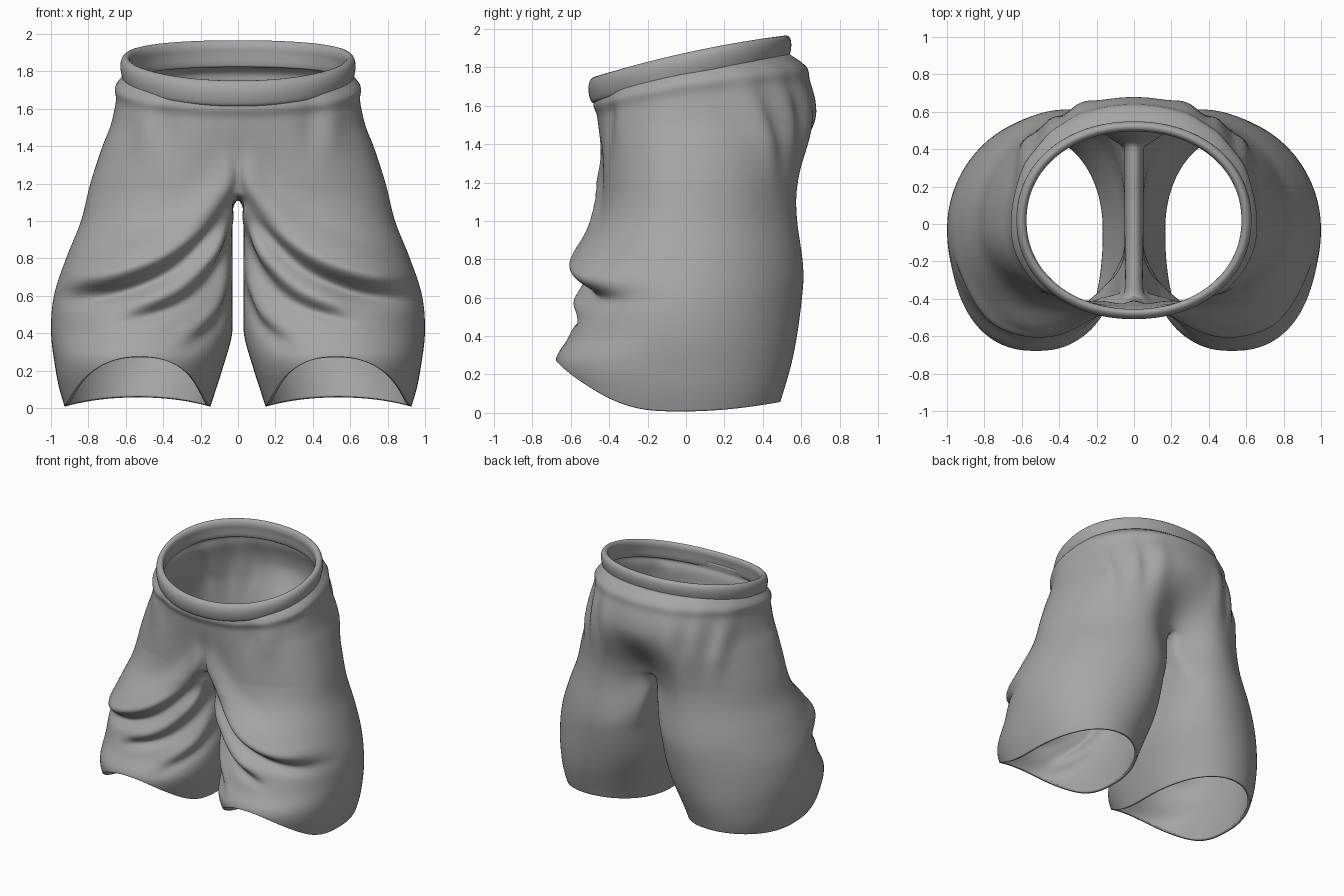
import bpy, math

if "Cube" in bpy.data.objects:
    bpy.data.objects.remove(bpy.data.objects["Cube"])

NO, NI, NT, NL = 90, 34, 44, 80      # outer columns, inner columns, torso rows, leg rows
ZC = 1.14                            # crotch height

cloth = bpy.data.materials.new("grey cloth")
cloth.diffuse_color = (0.38, 0.38, 0.38, 1)
cloth.use_nodes = True
cloth.node_tree.nodes["Principled BSDF"].inputs["Base Color"].default_value = cloth.diffuse_color


def table(pts, t):
    """Smooth curve through the points (cubic, finite-difference tangents)."""
    if t <= pts[0][0]:
        return pts[0][1]
    if t >= pts[-1][0]:
        return pts[-1][1]
    i = max(k for k in range(len(pts) - 1) if pts[k][0] <= t)

    def tangent(k):
        p, q = pts[max(k - 1, 0)], pts[min(k + 1, len(pts) - 1)]
        return (q[1] - p[1]) / (q[0] - p[0])
    (a, u), (b, v) = pts[i], pts[i + 1]
    h = b - a
    s = (t - a) / h
    return ((2 * s ** 3 - 3 * s * s + 1) * u + (s ** 3 - 2 * s * s + s) * h * tangent(i)
            + (3 * s * s - 2 * s ** 3) * v + (s ** 3 - s * s) * h * tangent(i + 1))


def step(a, b, t):
    t = max(0, min(1, (t - a) / (b - a)))
    return t * t * (3 - 2 * t)


def spow(v, e):
    return math.copysign(abs(v) ** e, v)


def gauss(d, w):
    return math.exp(-(d / w) ** 2)


# silhouettes read as (height, coordinate)
SIDE = [(0, .925), (.1, .955), (.2, .975), (.4, 1.0), (.6, .985), (.8, .92), (1, .84),
        (1.2, .79), (1.4, .725), (1.5, .685), (1.6, .66), (1.75, .635), (1.9, .61)]
INNER = [(0, .15), (.2, .085), (.4, .03), (.6, .02), (.9, .03), (1.1, .04)]
FRONT = [(0, -.58), (.1, -.62), (.27, -.68), (.4, -.61), (.6, -.54), (.8, -.54), (1.0, -.475),
         (1.2, -.46), (1.6, -.465), (1.9, -.48)]
BACK = [(0, .47), (.05, .49), (.3, .56), (.6, .605), (1, .635), (1.2, .65), (1.5, .68),
        (1.65, .67), (1.8, .615), (1.9, .57)]
# slanting front folds: path (x, z), strength, ridge width
FOLDS = [([(.03, 1.12), (.15, .94), (.35, .76), (.6, .645), (.85, .6), (1, .61)], .075, .085),
         ([(.03, .95), (.12, .76), (.3, .58), (.6, .47)], .055, .06),
         ([(.03, .66), (.12, .47), (.32, .31)], .045, .05),
         ([(.03, 1.2), (.2, 1.02), (.5, .82), (.75, .75)], .015, .06)]
# upright creases: x, z, width, height, strength, side (1 back, -1 front)
CREASES = [(.29, 1.52, .08, .22, .03, 1), (.45, 1.52, .045, .2, .035, 1), (.58, 1.5, .035, .2, .04, 1),
           (.37, 1.5, .03, .15, -.015, 1), (.5, 1.52, .06, .14, .02, -1), (.38, 1.5, .05, .16, -.015, -1)]


def wrinkle(p):
    x, y, z = p
    amt = 0
    for path, amp, w in FOLDS:
        f = table(path, x)
        slope = (table(path, x + .02) - table(path, x - .02)) / .04
        d = (z - f) / math.sqrt(1 + slope * slope)
        end = path[-1][0]
        fade = step(end + .08, end - .2, x) if end < .9 else 1 - .85 * step(.68, .95, x)
        fade *= step(-.05, -.36, y)
        amt += amp * fade * (gauss(d - w, w * .9) - .9 * gauss(d + .01, w * .5))
    for cx, cz, w, h, amp, s in CREASES:
        if y * s > .2:
            amt += amp * gauss(x - cx, w) * gauss(z - cz, h)
    amt *= step(0, .1, x)
    dx, dy = x - .4, y
    n = math.hypot(dx, dy) + 1e-6
    # hollow along the centre line, front and back, deepest at the crotch
    deep = step(1.58, 1.1, z) * step(.7, 1.1, z)
    push = deep * (.07 * gauss(x, .2) * step(.15, .35, -y) - .2 * gauss(x, .22) * step(.05, .5, y))
    return (x + amt * dx / n if x > 0 else 0, y + amt * dy / n + push, z)


def waist_z(y):
    return 1.765 + .2 * y - .06 * y * y


def torso(t, v):
    """t runs front centre, side, back centre; v runs waist to crotch."""
    a = math.pi * (t - .5)
    c, s = max(0, math.cos(a)), math.sin(a)
    if t in (0, 1):
        c = 0
    z = waist_z(.53 * s) * (1 - v) + ZC * v
    e = 2 / (2.1 + (.15 * v if s < 0 else 0))
    lip = .02 * gauss(v - .08, .06)          # soft roll under the waistband
    x = (table(SIDE, z) + lip) * c ** e
    y = (table(FRONT, z) - lip if s < 0 else table(BACK, z) + lip) * abs(s) ** e
    w = step(.055, 0, v)                     # tuck the top edge into the band
    z += .03 * w
    return (x + (.6 * c ** .95 - x) * w, y + (.02 + .5 * spow(s, .95) - y) * w, z)


def leg(j, v):
    """j runs round the whole leg, v runs crotch to hem."""
    if j <= NO:
        a = math.radians(-130 + 260 * j / NO)
        top = torso(j / NO, 1)
    else:
        k = (j - NO) / NI
        a = math.radians(130 + 100 * k)
        yb, yf = torso(1, 1)[1], torso(0, 1)[1]
        top = (0, yb + (yf - yb) * k, ZC - .02 * math.sin(math.pi * k))
    c, s = math.cos(a), math.sin(a)
    hem = .27 * max(0, -s) ** 2.5 + .05 * max(0, s) ** 2
    z = top[2] * (1 - v) + hem * v
    xo, xi = table(SIDE, z), table(INNER, z)
    outline = FRONT if s < 0 else BACK
    y = table(outline, z)
    n = 2 / (2.05 + (.4 * step(.45, .15, z) if s < 0 else 0))
    x = (xo + xi) / 2 + (xo - xi) / 2 * spow(c, n)
    if s > 0:                                  # the back of the leg leans inward
        x -= .12 * s * s * step(.05, .7, z)
    y = -.03 + (y + .03 if s > 0 else -.03 - y) * spow(s, n)
    # blend from the torso section, resized to the outline at this height
    w = step(-.05, .45, v) if v > 0 else 0
    side = FRONT if top[1] < 0 else BACK
    tx, ty = top[0] * xo / table(SIDE, ZC), top[1] * table(side, z) / table(side, ZC)
    x, y = tx + (x - tx) * w, ty + (y - ty) * w
    return (max(x, .03 * math.sqrt(min(1, v / .06)) * step(0, .02, v)), y, z)


def make(name, verts, faces):
    me = bpy.data.meshes.new(name)
    me.from_pydata(verts, [], faces)
    me.materials.append(cloth)
    ob = bpy.data.objects.new(name, me)
    bpy.context.collection.objects.link(ob)
    for p in me.polygons:
        p.use_smooth = True
    return ob


# shorts: half torso sheet, then a closed leg tube whose inner columns start at the crotch seam
verts, faces = [], []
for i in range(NT):
    verts += [wrinkle(torso(j / NO, i / NT)) for j in range(NO + 1)]
W, R = NO + 1, NO + NI
base = len(verts)
for i in range(NL + 1):
    verts += [wrinkle(leg(j, i / NL)) for j in range(R)]
for i in range(NT):
    low = (i + 1) * W if i + 1 < NT else base
    for j in range(NO):
        faces.append((i * W + j, low + j, low + j + 1, i * W + j + 1))
for i in range(NL):
    a, b = base + i * R, base + (i + 1) * R
    for j in range(R):
        k = (j + 1) % R
        faces.append((a + j, b + j, b + k, a + k))
shorts = make("shorts", verts, faces)
mir = shorts.modifiers.new("mirror", 'MIRROR')
mir.merge_threshold = .0008
sm = shorts.modifiers.new("soften", 'SMOOTH')
sm.factor, sm.iterations = .5, 8
so = shorts.modifiers.new("thickness", 'SOLIDIFY')
so.thickness, so.offset = .02, -1

# waistband: rounded profile swept round the tilted waist
PROFILE = [(-.02, -.14), (.0, -.13), (.008, -.1), (.016, -.06), (.012, -.02), (-.005, 0), (-.025, 0),
           (-.038, -.015), (-.042, -.05), (-.035, -.06), (-.035, -.15)]
N, P = 96, len(PROFILE)
verts, faces = [], []
for i in range(N):
    a = 2 * math.pi * i / N
    c, s = math.cos(a), math.sin(a)
    for r, h in PROFILE:
        y = .02 + (.515 + r) * spow(s, .95)
        verts.append(((.615 + r) * spow(c, .95), y, 1.877 + .22 * y - .09 * y * y + h))
for i in range(N):
    for k in range(P):
        m, q = (i + 1) % N, (k + 1) % P
        faces.append((i * P + k, m * P + k, m * P + q, i * P + q))
band = make("waistband", verts, faces)
sub = band.modifiers.new("round", 'SUBSURF')
sub.levels = sub.render_levels = 1
